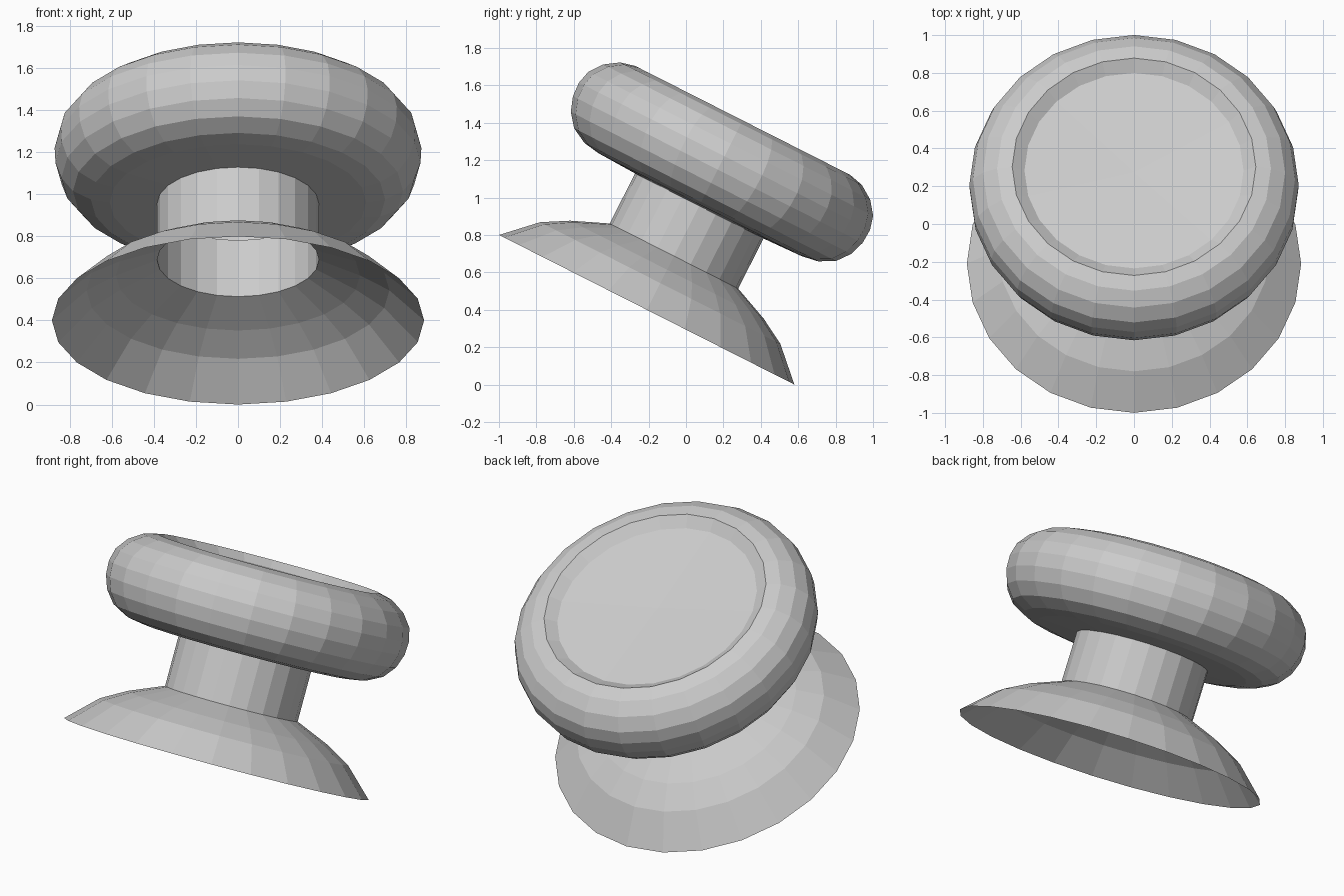
import bpy, bmesh, math
from mathutils import Matrix

cube = bpy.data.objects.get("Cube")
if cube:
    bpy.data.objects.remove(cube, do_unlink=True)

SEGMENTS = 24
# All parts share one axis, tilted towards the back
TILT = Matrix.Translation((0, -0.21, 0.40)) @ Matrix.Rotation(math.radians(-26.87), 4, 'X')

grey = bpy.data.materials.new("plain_grey")
grey.use_nodes = True
colour = (0.6, 0.6, 0.6, 1)
grey.diffuse_color = colour
grey.node_tree.nodes["Principled BSDF"].inputs["Base Color"].default_value = colour


def lathe(name, profile, centre_height=None):
    """Revolve (radius, height) points; optionally close the top with a fan."""
    bm = bmesh.new()
    rings = []
    for radius, height in profile:
        ring = []
        for i in range(SEGMENTS):
            a = math.tau * i / SEGMENTS
            ring.append(bm.verts.new((radius * math.cos(a), radius * math.sin(a), height)))
        rings.append(ring)
    for low, high in zip(rings, rings[1:]):
        for i in range(SEGMENTS):
            j = (i + 1) % SEGMENTS
            bm.faces.new((low[i], low[j], high[j], high[i]))
    if centre_height is not None:
        centre = bm.verts.new((0, 0, centre_height))
        for i in range(SEGMENTS):
            bm.faces.new((rings[-1][i], rings[-1][(i + 1) % SEGMENTS], centre))
    bm.transform(TILT)
    mesh = bpy.data.meshes.new(name)
    bm.to_mesh(mesh)
    bm.free()
    mesh.materials.append(grey)
    obj = bpy.data.objects.new(name, mesh)
    bpy.context.collection.objects.link(obj)
    return obj


# Open, flared skirt
lathe("base_skirt", [(0.885, 0), (0.72, 0.16), (0.58, 0.24), (0.385, 0.322)])

# Hollow stem
lathe("stem", [(0.385, 0.322), (0.385, 0.622)])

# Rounded cap with a raised lip around a shallow dished top
lathe("cap", [(0.385, 0.622), (0.61, 0.63), (0.70, 0.645), (0.785, 0.69),
              (0.84, 0.76), (0.868, 0.84), (0.872, 0.92), (0.853, 0.995),
              (0.80, 1.065), (0.725, 1.115), (0.645, 1.135), (0.58, 1.09)],
      centre_height=1.075)
